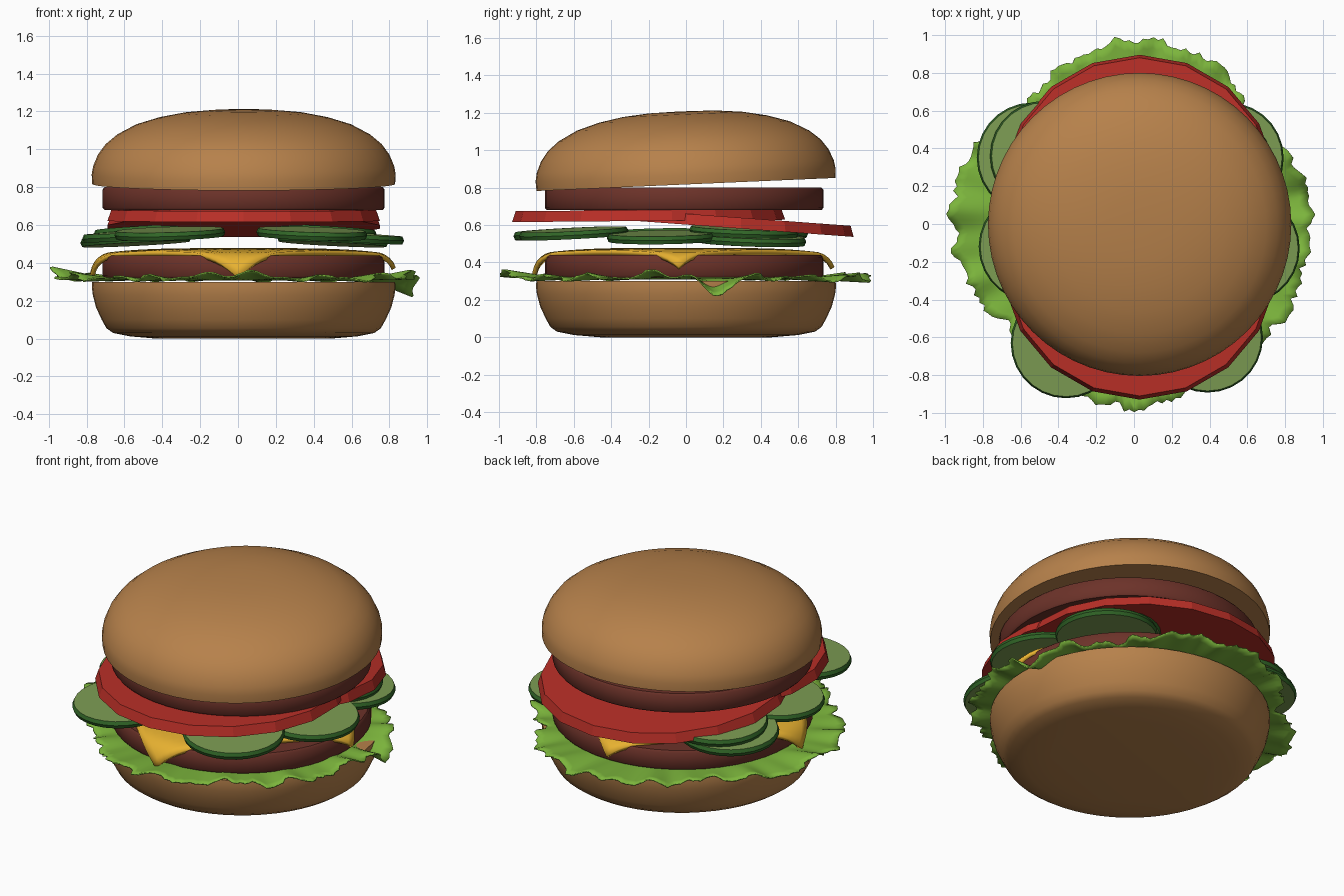
import bpy, bmesh, math, random
from mathutils import Vector, Matrix

if "Cube" in bpy.data.objects:
    bpy.data.objects.remove(bpy.data.objects["Cube"])

random.seed(4)
CX = 0.03


def mat(name, r, g, b):
    m = bpy.data.materials.new(name)
    m.diffuse_color = (r, g, b, 1)
    m.use_nodes = True
    m.node_tree.nodes["Principled BSDF"].inputs["Base Color"].default_value = m.diffuse_color
    return m


BUN = mat("toasted bun", 0.47, 0.22, 0.07)
MEAT = mat("grilled meat", 0.15, 0.032, 0.022)
TOMATO = mat("tomato red", 0.48, 0.028, 0.02)
PICKLE = mat("pickle flesh", 0.20, 0.33, 0.085)
RIND = mat("pickle rind", 0.03, 0.13, 0.02)
CHEESE = mat("cheese yellow", 0.80, 0.44, 0.03)
LEAF = mat("lettuce green", 0.20, 0.46, 0.045)


def finish(name, bm, mats, smooth=35):
    bmesh.ops.recalc_face_normals(bm, faces=bm.faces)
    me = bpy.data.meshes.new(name)
    bm.to_mesh(me)
    bm.free()
    ob = bpy.data.objects.new(name, me)
    bpy.context.collection.objects.link(ob)
    for m in mats:
        me.materials.append(m)
    if smooth:
        bpy.ops.object.select_all(action='DESELECT')
        ob.select_set(True)
        bpy.context.view_layer.objects.active = ob
        bpy.ops.object.shade_smooth_by_angle(angle=math.radians(smooth))
    return ob


def lathe(name, profile, n, mats, loc, tilt=(0, 0), smooth=35, start=0.0):
    """Revolve (radius, z) points; both ends are capped."""
    bm = bmesh.new()
    rings = [[bm.verts.new((r * math.cos(start + 2 * math.pi * i / n),
                            r * math.sin(start + 2 * math.pi * i / n), z))
              for i in range(n)] for r, z in profile]
    for a, b in zip(rings, rings[1:]):
        for i in range(n):
            j = (i + 1) % n
            bm.faces.new((a[i], a[j], b[j], b[i]))
    for cap in (rings[0], rings[-1]):
        bm.faces.new(cap)
    if len(mats) > 1:                       # flat caps get the second colour
        for f in bm.faces:
            f.material_index = 1 if len(f.verts) > 4 else 0
    ob = finish(name, bm, mats, smooth)
    ob.location = loc
    ob.rotation_euler = (tilt[0], tilt[1], 0)
    return ob


# buns
lathe("bottom_bun", [(0.46, 0), (0.60, 0.012), (0.69, 0.03), (0.725, 0.055), (0.75, 0.10),
                     (0.78, 0.165), (0.797, 0.23), (0.802, 0.27), (0.80, 0.30)],
      56, [BUN], (CX, 0, 0), smooth=40)
lathe("top_bun", [(0.80, 0), (0.803, 0.05), (0.795, 0.095), (0.77, 0.155), (0.73, 0.21),
                  (0.67, 0.26), (0.57, 0.313), (0.45, 0.35), (0.32, 0.375),
                  (0.18, 0.388), (0.05, 0.391)],
      56, [BUN], (CX, 0, 0.817), tilt=(math.radians(2.5), 0), smooth=40)

# patties
for name, z in (("lower_patty", 0.32), ("upper_patty", 0.68)):
    lathe(name, [(0.735, 0), (0.745, 0.012), (0.745, 0.108), (0.735, 0.12)],
          48, [MEAT], (CX, -0.01, z), smooth=50)

# tomato slices: low-sided, slightly tapered
slice_profile = [(0.73, -0.028), (0.71, 0.03)]
lathe("front_tomato", slice_profile, 18, [TOMATO], (CX, -0.20, 0.65),
      tilt=(math.radians(0.5), 0), smooth=0, start=math.pi / 2)
lathe("back_tomato", slice_profile, 18, [TOMATO], (CX, 0.17, 0.618),
      tilt=(math.radians(-4.2), 0), smooth=0, start=math.pi / 2)

# pickles: x, y, z
pickles = [(-0.36, -0.63, 0.555), (0.39, -0.60, 0.555), (0.585, -0.13, 0.535),
           (-0.53, -0.12, 0.545), (-0.54, 0.35, 0.52), (-0.47, 0.36, 0.565),
           (0.50, 0.35, 0.52), (0.44, 0.31, 0.565)]
for i, (x, y, z) in enumerate(pickles):
    d = Vector((x, y)).normalized()
    t = math.radians(3.5)
    lathe("pickle_%d" % (i + 1), [(0.285, -0.021), (0.293, 0), (0.283, 0.021)], 28,
          [RIND, PICKLE], (x, y, z), tilt=(-d.y * t, d.x * t))

# cheese: square sheet turned 45 degrees, bent over the patty edge
bm = bmesh.new()
bmesh.ops.create_grid(bm, x_segments=28, y_segments=28, size=0.87 / math.sqrt(2),
                      matrix=Matrix.Rotation(math.pi / 4, 4, 'Z'))
BEND, R0 = 0.12, 0.69
for v in bm.verts:
    p = Vector((v.co.x - 0.03, v.co.y - 0.03))
    s = p.length
    z = 0.478 - 0.02 * min(s / R0, 1) ** 4
    if s > R0:
        u = s - R0
        a = min(u / BEND, 1.35)
        rest = u - BEND * a
        p = p.normalized() * (R0 + BEND * math.sin(a) + rest * math.cos(a))
        z -= BEND * (1 - math.cos(a)) + rest * math.sin(a)
    v.co = (p.x + CX, p.y - 0.01, z)
cheese = finish("cheese_slice", bm, [CHEESE])
sol = cheese.modifiers.new("thickness", 'SOLIDIFY')
sol.thickness = 0.025

# lettuce: ruffled leaf ring, outer radius listed every 15 degrees
reach = [.95, .94, .87, .83, .96, .97, .99, .95, .90, .83, .93, .98,
         .97, .95, .90, .84, .88, .96, .99, .94, .88, .92, .95, .93]
N, ROWS = 240, 12
bm = bmesh.new()
rings = [[] for _ in range(ROWS + 1)]
for i in range(N):
    th = 2 * math.pi * i / N
    k, f = divmod(i * 24 / N, 1)
    k = int(k)
    edge = reach[k] * (1 - f) + reach[(k + 1) % 24] * f
    edge += random.uniform(-0.022, 0.012) + 0.012 * math.sin(31 * th)
    deg = math.degrees(th)
    flap = math.exp(-((deg - 10) / 6) ** 2)
    lift = sum(math.exp(-(((deg - c + 180) % 360 - 180) / 7) ** 2)
               for c in (-8, 178, 268))
    wave = 0.6 * math.sin(17 * th + math.sin(3 * th)) + 0.4 * math.sin(29 * th + 1)
    for j in range(ROWS + 1):
        t = j / ROWS
        r = 0.35 + (edge - 0.35) * t
        w = max(0, (r - 0.68) / 0.3)
        z = 0.312 + w * (0.012 + 0.03 * wave + 0.03 * lift) - 0.12 * flap * max(0, w - 0.1)
        rr = min(r + 0.01 * w * math.sin(23 * th), 0.995)
        rings[j].append(bm.verts.new((rr * math.cos(th), rr * math.sin(th), z)))
for a, b in zip(rings, rings[1:]):
    for i in range(N):
        j = (i + 1) % N
        bm.faces.new((a[i], a[j], b[j], b[i]))
bm.faces.new(rings[0])
leaf = finish("lettuce", bm, [LEAF], smooth=40)
sol = leaf.modifiers.new("thickness", 'SOLIDIFY')
sol.thickness = 0.008
sol.offset = 0
